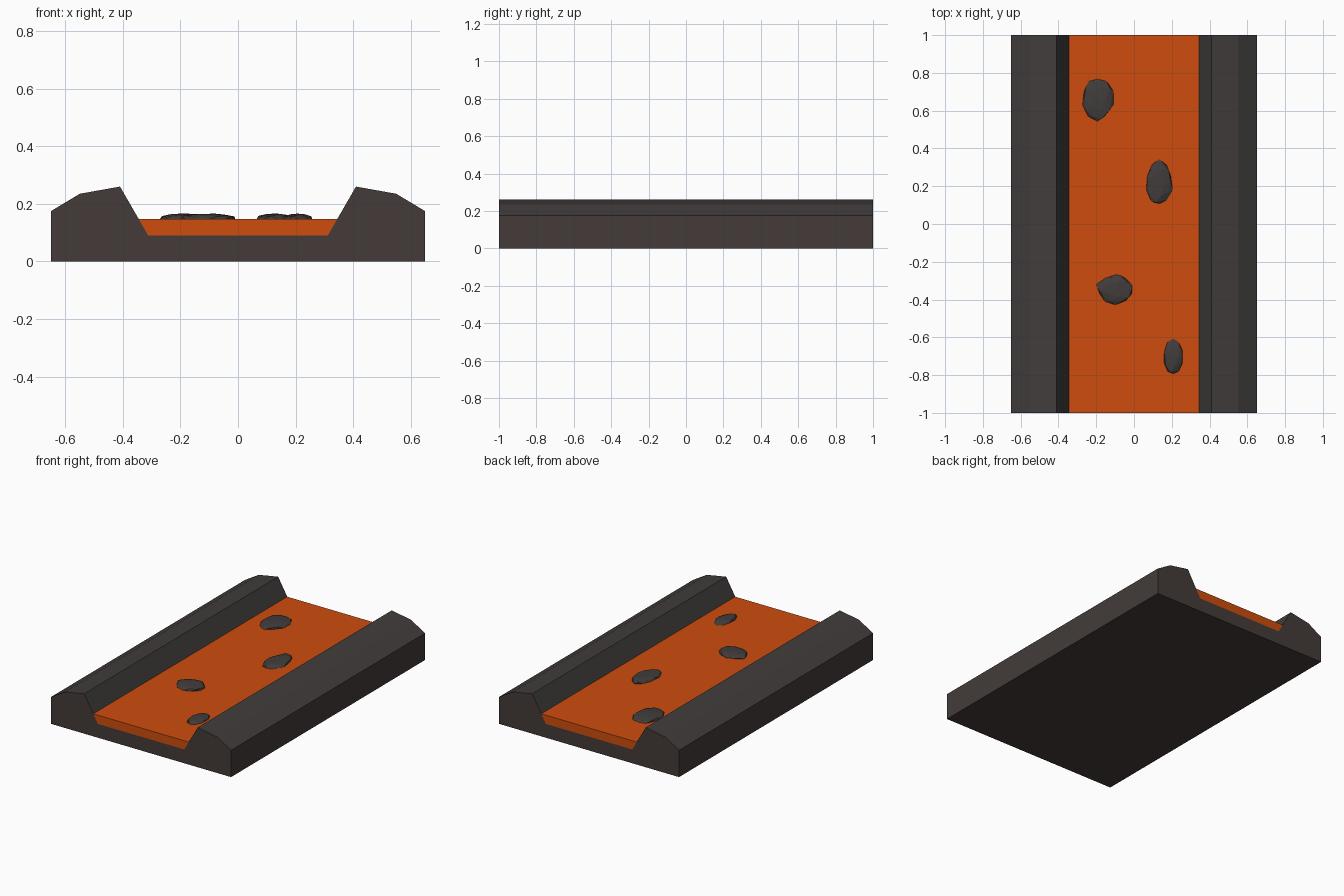
import bpy, bmesh, math, random

if "Cube" in bpy.data.objects:
    bpy.data.objects.remove(bpy.data.objects["Cube"])

random.seed(4)


def material(name, rgb):
    m = bpy.data.materials.new(name)
    m.diffuse_color = (*rgb, 1)
    m.use_nodes = True
    m.node_tree.nodes["Principled BSDF"].inputs["Base Color"].default_value = m.diffuse_color
    return m


ROCK = material("dark rock", (0.056, 0.044, 0.041))
CRUST = material("cooled crust", (0.052, 0.046, 0.044))
LAVA = material("orange lava", (0.62, 0.073, 0.004))


def finish(bm, name, mats):
    bmesh.ops.recalc_face_normals(bm, faces=bm.faces)
    me = bpy.data.meshes.new(name)
    bm.to_mesh(me)
    bm.free()
    for m in mats:
        me.materials.append(m)
    ob = bpy.data.objects.new(name, me)
    bpy.context.collection.objects.link(ob)
    return ob


def extrude_profile(name, half, mats):
    """Mirror a half profile in x and extrude it along y from -1 to 1."""
    pts = half + [(-x, z) for x, z in reversed(half)]
    bm = bmesh.new()
    face = bm.faces.new([bm.verts.new((x, -1, z)) for x, z in pts])
    ext = bmesh.ops.extrude_face_region(bm, geom=[face], use_keep_orig=True)
    verts = [g for g in ext["geom"] if isinstance(g, bmesh.types.BMVert)]
    bmesh.ops.translate(bm, verts=verts, vec=(0, 2, 0))
    return finish(bm, name, mats)


# Rock channel with raised banks
channel = extrude_profile("rock_channel", [
    (0.65, 0), (0.65, 0.175), (0.55, 0.235), (0.41, 0.26), (0.312, 0.09)], [ROCK, CRUST])
for p in channel.data.polygons:
    if p.normal.z > 0.3:
        p.material_index = 1

# Lava filling the channel
extrude_profile("lava_flow", [(0.312, 0.09), (0.345, 0.147)], [LAVA])

# Floating crust chunks: flattened irregular stones
chunks = [(-0.19, 0.655, 0.165, 0.225), (0.135, 0.225, 0.14, 0.235),
          (-0.105, -0.348, 0.19, 0.16), (0.208, -0.70, 0.10, 0.185)]
for i, (cx, cy, w, d) in enumerate(chunks):
    bm = bmesh.new()
    bmesh.ops.create_icosphere(bm, subdivisions=2, radius=1)
    for v in bm.verts:
        v.co *= random.uniform(0.88, 1.08)
    lo = [min(v.co[k] for v in bm.verts) for k in range(3)]
    hi = [max(v.co[k] for v in bm.verts) for k in range(3)]
    for v in bm.verts:
        t = [(v.co[k] - lo[k]) / (hi[k] - lo[k]) - 0.5 for k in range(3)]
        v.co = (cx + t[0] * w, cy + t[1] * d, 0.147 + t[2] * 0.038)
    finish(bm, f"crust_chunk_{i + 1}", [CRUST])
